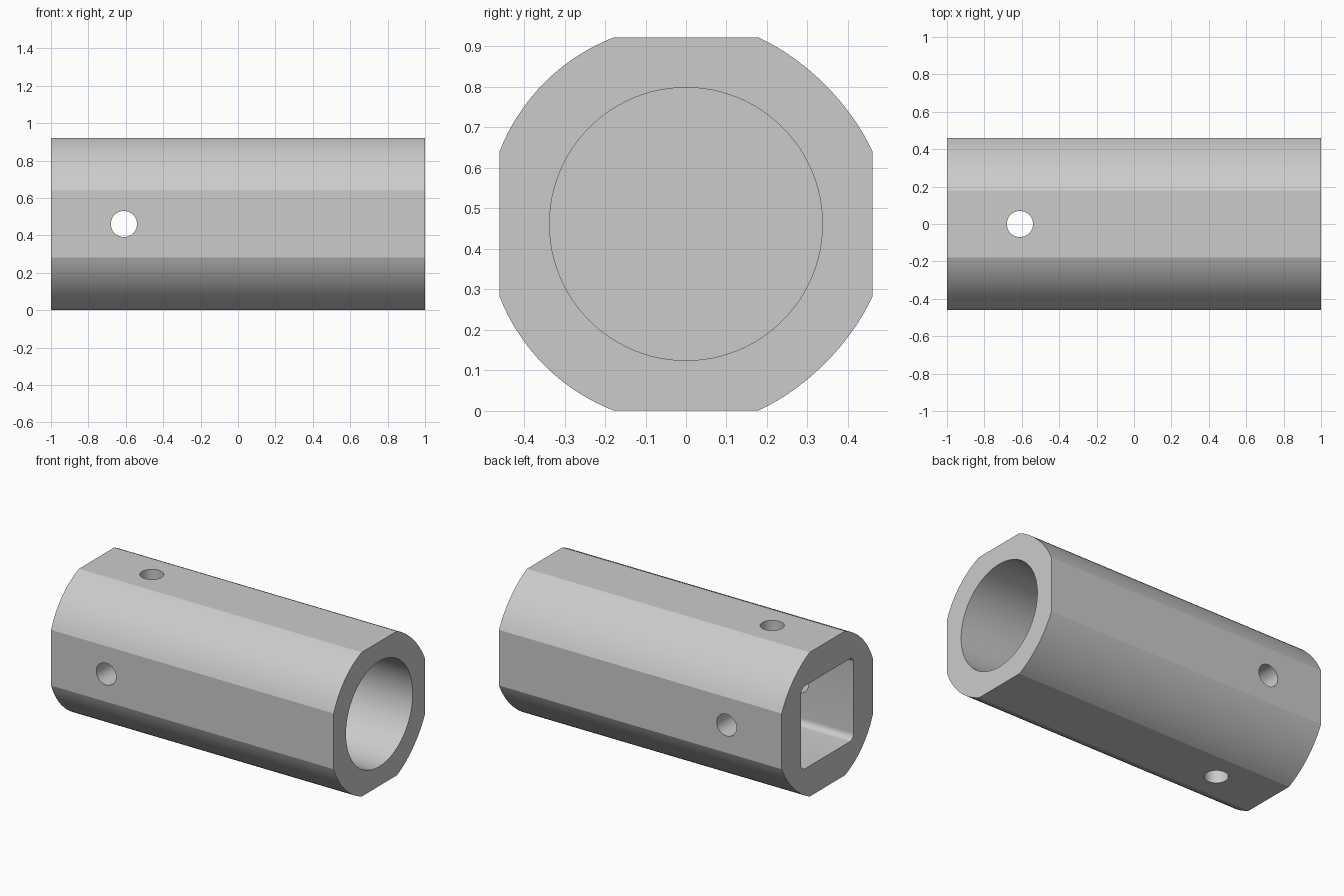
import bpy, bmesh
from math import sin, cos, pi, radians, hypot, atan2
from mathutils import Matrix

cube = bpy.data.objects.get("Cube")
if cube:
    bpy.data.objects.remove(cube, do_unlink=True)

HALF, FLAT = 0.461, 0.178      # half width across flats, half width of a flat
MID = HALF                     # height of the axis
HOLE_X, HOLE_R = -0.61, 0.07

steel = bpy.data.materials.new("steel grey")
steel.use_nodes = True
steel.diffuse_color = (0.6, 0.6, 0.6, 1)
steel.node_tree.nodes["Principled BSDF"].inputs["Base Color"].default_value = (0.6, 0.6, 0.6, 1)


def prism(name, profile, start, end):
    """Extrude a (y, z) outline around the axis from x = start to x = end."""
    bm = bmesh.new()
    base = bm.faces.new([bm.verts.new((start, y, MID + z)) for y, z in profile])
    top = bmesh.ops.extrude_face_region(bm, geom=[base])["geom"]
    bmesh.ops.translate(bm, vec=(end - start, 0, 0),
                        verts=[v for v in top if isinstance(v, bmesh.types.BMVert)])
    bmesh.ops.recalc_face_normals(bm, faces=bm.faces)
    mesh = bpy.data.meshes.new(name)
    bm.to_mesh(mesh)
    bm.free()
    obj = bpy.data.objects.new(name, mesh)
    bpy.context.collection.objects.link(obj)
    mesh.materials.append(steel)
    return obj


def circle(radius, count):
    return [(radius * cos(2 * pi * i / count), radius * sin(2 * pi * i / count))
            for i in range(count)]


def flatted_round():
    """Four arcs joined by four flats; the rear arcs are slightly shallower."""
    radius, start = hypot(HALF, FLAT), atan2(FLAT, HALF)
    steps, points = 16, []
    for q in range(4):
        dip = 0.008 if q in (0, 3) else 0
        for i in range(steps + 1):
            t = i / steps
            a = q * pi / 2 + start + t * (pi / 2 - 2 * start)
            r = radius - dip * sin(pi * t)
            points.append((r * cos(a), r * sin(a)))
    return points


def rounded_square(half, corner):
    points = []
    for q in range(4):
        c = q * pi / 2 + pi / 4
        cy, cz = [(half - corner) * (1 if f(c) > 0 else -1) for f in (cos, sin)]
        for i in range(9):
            a = q * pi / 2 + i * pi / 16
            points.append((cy + corner * cos(a), cz + corner * sin(a)))
    return points


# Body, bore and square drive pocket
body = prism("socket_body", flatted_round(), -1, 1)
cutters = [prism("bore_cutter", circle(0.337, 96), 0.0, 1.2),
           prism("drive_cutter", rounded_square(0.265, 0.04), -1.2, -0.2)]

# Cross holes through both pairs of flats
for name, axis in (("side_hole_cutter", "Z"), ("top_hole_cutter", "Y")):
    hole = prism(name, circle(HOLE_R, 40), -0.8, 0.8)
    centre = Matrix.Translation((0, 0, MID))
    hole.data.transform(Matrix.Translation((HOLE_X, 0, 0)) @ centre
                        @ Matrix.Rotation(pi / 2, 4, axis) @ centre.inverted())
    cutters.append(hole)

bpy.ops.object.select_all(action="DESELECT")
body.select_set(True)
bpy.context.view_layer.objects.active = body
for cutter in cutters:
    cutter.hide_render = True
    mod = body.modifiers.new(cutter.name, "BOOLEAN")
    mod.operation, mod.solver, mod.object = "DIFFERENCE", "EXACT", cutter
    bpy.ops.object.modifier_apply(modifier=mod.name)
    bpy.data.objects.remove(cutter, do_unlink=True)

bpy.ops.object.shade_smooth_by_angle(angle=radians(14))
